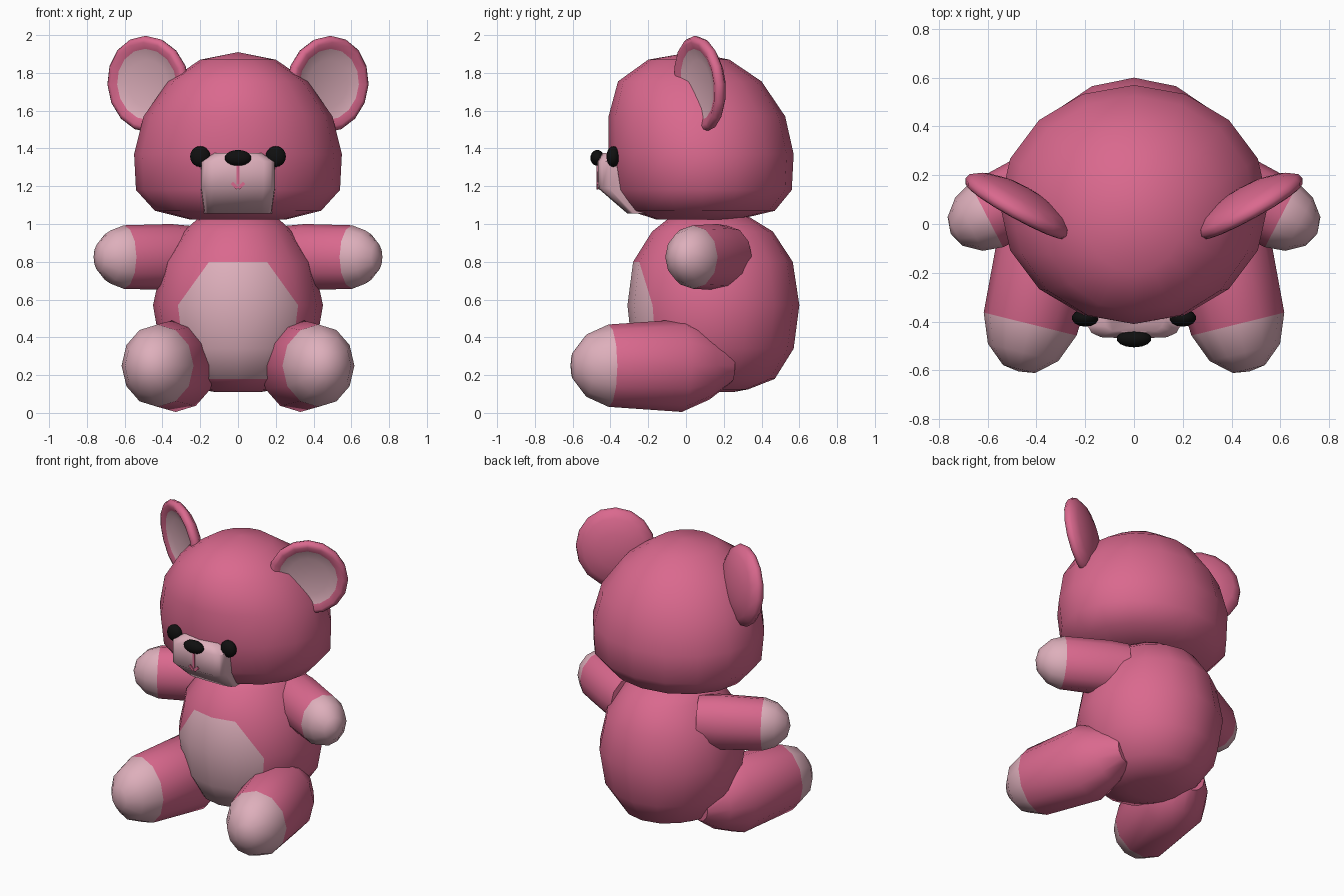
import bpy, bmesh, math
from mathutils import Matrix, Vector

if "Cube" in bpy.data.objects:
    bpy.data.objects.remove(bpy.data.objects["Cube"])


def material(name, rgb):
    m = bpy.data.materials.new(name)
    m.diffuse_color = (*rgb, 1)
    m.use_nodes = True
    m.node_tree.nodes["Principled BSDF"].inputs["Base Color"].default_value = m.diffuse_color
    return m


PINK = material("pink fur", (0.70, 0.14, 0.27))
PALE = material("pale pink fur", (0.73, 0.43, 0.50))
BLACK = material("black", (0.005, 0.005, 0.005))


def finish(name, bm, mats, angle=50):
    bmesh.ops.recalc_face_normals(bm, faces=bm.faces)
    me = bpy.data.meshes.new(name)
    bm.to_mesh(me)
    bm.free()
    for m in mats:
        me.materials.append(m)
    ob = bpy.data.objects.new(name, me)
    bpy.context.collection.objects.link(ob)
    bpy.ops.object.select_all(action='DESELECT')
    ob.select_set(True)
    bpy.context.view_layer.objects.active = ob
    bpy.ops.object.shade_smooth_by_angle(angle=math.radians(angle))
    return ob


def loft(rings, sides, power=1.0):
    """Skin stacked rings given as (z, half width, front y, back y)."""
    bm = bmesh.new()
    loops = []
    for z, rx, f, b in rings:
        cy, ry = (f + b) / 2, (b - f) / 2
        loop = []
        for i in range(sides):
            a = 2 * math.pi * i / sides
            s, c = math.sin(a), math.cos(a)
            x = rx * math.copysign(abs(s) ** power, s)
            y = cy - ry * math.copysign(abs(c) ** power, c)
            loop.append(bm.verts.new((x, y, z)))
        loops.append(loop)
    for lo, hi in zip(loops, loops[1:]):
        for i in range(sides):
            j = (i + 1) % sides
            bm.faces.new((lo[i], lo[j], hi[j], hi[i]))
    bm.faces.new(loops[0])
    bm.faces.new(loops[-1])
    bmesh.ops.remove_doubles(bm, verts=bm.verts, dist=0.0005)
    return bm, loops


def frame(origin, axis, up=(0, 0, 1)):
    """Matrix whose local z runs along axis and local y points up."""
    z = Vector(axis).normalized()
    x = Vector(up).cross(z).normalized()
    y = z.cross(x)
    m = Matrix((x, y, z)).transposed().to_4x4()
    m.translation = origin
    return m


def pair(name, profile, sides, squash, matrix, pale_rule):
    """Turned part (position, radius) made on both sides of the body."""
    for label, s in (("right", 1), ("left", -1)):
        bm, _ = loft([(t, r * squash, -r, r) for t, r in profile], sides)
        for f in bm.faces:
            f.material_index = int(pale_rule(f.calc_center_median()))
        bm.transform(Matrix.Diagonal((s, 1, 1, 1)) @ matrix)
        finish(f"{label}_{name}", bm, (PINK, PALE))


def ball(name, centre, radii):
    bm = bmesh.new()
    m = Matrix.Translation(centre) @ Matrix.Diagonal((*radii, 1))
    bmesh.ops.create_uvsphere(bm, u_segments=14, v_segments=10, radius=1, matrix=m)
    finish(name, bm, (BLACK,))


# head
bm, _ = loft([(1.025, 0.26, -0.16, 0.28), (1.07, 0.44, -0.30, 0.47),
              (1.18, 0.54, -0.38, 0.56), (1.37, 0.55, -0.41, 0.57),
              (1.57, 0.50, -0.41, 0.525), (1.755, 0.37, -0.36, 0.40),
              (1.87, 0.20, -0.20, 0.23), (1.91, 0, 0.03, 0.03)], 16)
finish("head", bm, (PINK,), 60)

# body, with the belly patch picked out of its front faces
bm, loops = loft([(0.11, 0.12, 0.02, 0.25), (0.125, 0.2, -0.05, 0.33),
                  (0.18, 0.30, -0.20, 0.47), (0.34, 0.41, -0.285, 0.57),
                  (0.57, 0.45, -0.31, 0.60), (0.80, 0.40, -0.28, 0.565),
                  (0.96, 0.29, -0.18, 0.46), (1.04, 0.20, -0.08, 0.33)], 16)
for a, b in ((2, 1), (14, 15)):
    bmesh.ops.connect_verts(bm, verts=[loops[4][a], loops[5][b]])
patch = {loops[k][i % 16] for k in (2, 3, 4) for i in range(-2, 3)}
patch |= {loops[5][i % 16] for i in range(-1, 2)}
for f in bm.faces:
    f.material_index = int(all(v in patch for v in f.verts))
finish("body", bm, (PINK, PALE), 60)

# muzzle
bm, _ = loft([(1.055, 0.18, -0.31, -0.10), (1.19, 0.20, -0.467, -0.10),
              (1.33, 0.20, -0.47, -0.10), (1.375, 0.13, -0.445, -0.10)], 16, 0.4)
finish("muzzle", bm, (PALE,))

# mouth lines
bm = bmesh.new()
for x, z, length, angle in ((0, 1.26, 0.10, 0), (0.018, 1.203, 0.04, -45),
                            (-0.018, 1.203, 0.04, 45)):
    m = (Matrix.Translation((x, -0.469, z))
         @ Matrix.Rotation(math.radians(angle), 4, 'Y').inverted()
         @ Matrix.Diagonal((0.016, 0.009, length, 1)))
    bmesh.ops.create_cube(bm, size=1, matrix=m)
finish("mouth", bm, (PINK,))

# nose and eyes
ball("nose", (0, -0.47, 1.35), (0.072, 0.036, 0.042))
for label, s in (("right", 1), ("left", -1)):
    ball(f"{label}_eye", (s * 0.2, -0.385, 1.357), (0.055, 0.036, 0.055))

# ears: domed back, rolled rim, dished pale inside
pair("ear", [(-0.065, 0), (-0.055, 0.11), (-0.03, 0.205), (0.0, 0.25),
             (0.025, 0.258), (0.045, 0.245), (0.05, 0.225), (0.035, 0.19),
             (0.02, 0.13), (0.015, 0)], 16, 0.95,
     frame((0.465, 0.09, 1.742), (0.48, -0.87, -0.10)),
     lambda c: c.z > 0.012 and c.xy.length < 0.19)

# arms with pale paws
pair("arm", [(0, 0), (0, 0.165), (0.12, 0.175), (0.40, 0.168), (0.48, 0.14),
             (0.545, 0.075), (0.565, 0)], 12, 0.88,
     frame((0.25, 0.22, 0.825), (0.89, -0.46, 0)), lambda c: c.z > 0.40)

# legs with pale feet
pair("leg", [(0, 0), (0, 0.09), (0.12, 0.18), (0.27, 0.245), (0.67, 0.218),
             (0.79, 0.165), (0.86, 0.075), (0.87, 0)], 12, 0.9,
     frame((0.265, 0.24, 0.25), (0.24, -0.97, 0)), lambda c: c.z > 0.67)
